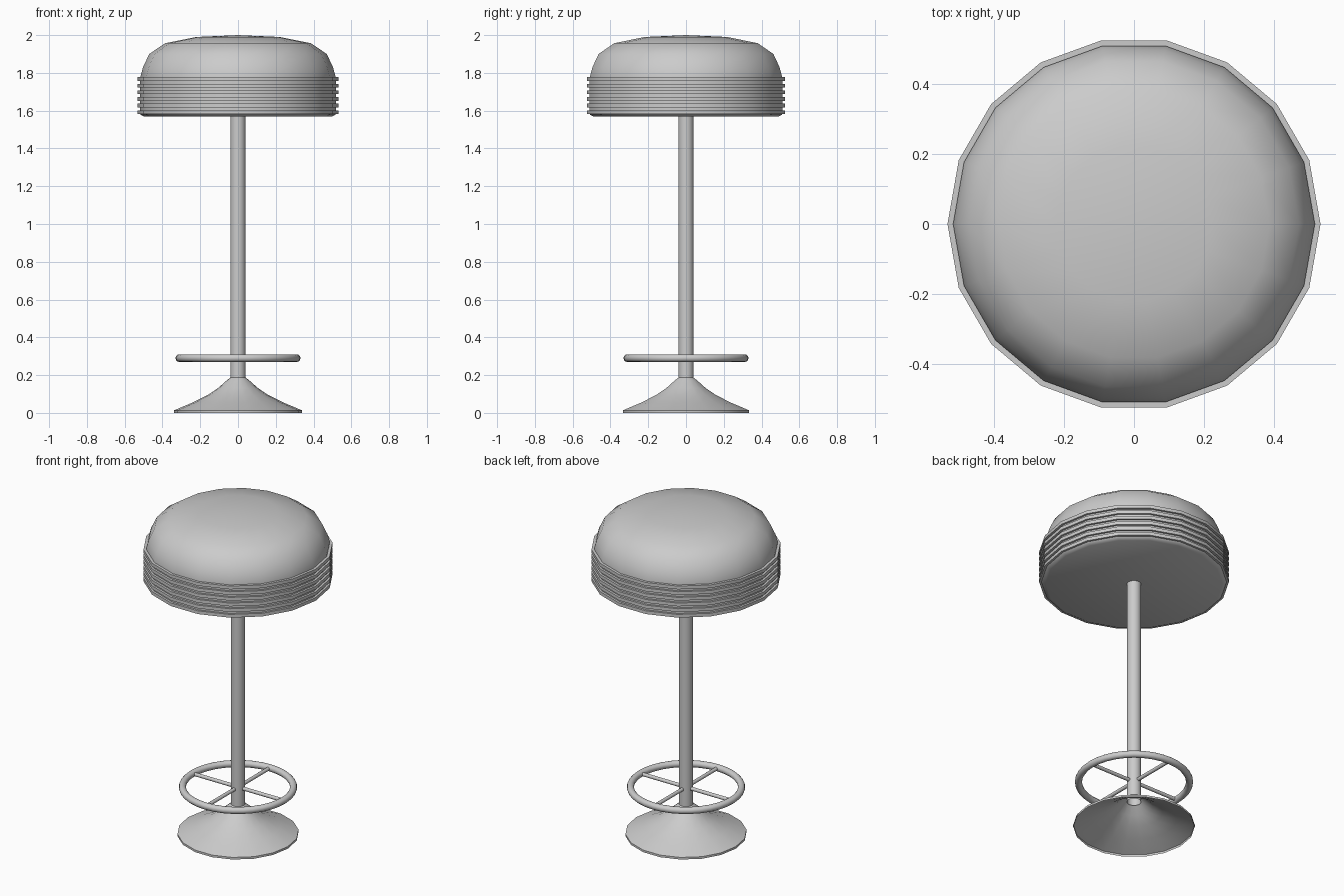
import bpy
from math import pi, cos, sin, radians

cube = bpy.data.objects.get("Cube")
if cube:
    bpy.data.objects.remove(cube)

SIDES = 18

grey = bpy.data.materials.new("plain_grey")
grey.use_nodes = True
colour = (0.6, 0.6, 0.6, 1)
grey.diffuse_color = colour
grey.node_tree.nodes["Principled BSDF"].inputs["Base Color"].default_value = colour


def finish(obj, name, angle=35):
    obj.name = name
    obj.data.materials.append(grey)
    bpy.ops.object.select_all(action='DESELECT')
    obj.select_set(True)
    bpy.context.view_layer.objects.active = obj
    bpy.ops.object.shade_smooth_by_angle(angle=radians(angle))
    return obj


def lathe(name, profile, angle=35):
    """Revolve (radius, height) points, listed bottom to top, around z."""
    verts, rings, faces = [], [], []
    for r, z in profile:
        start = len(verts)
        if r == 0:
            verts.append((0, 0, z))
            rings.append([start] * SIDES)
        else:
            for i in range(SIDES):
                a = 2 * pi * i / SIDES
                verts.append((r * cos(a), r * sin(a), z))
            rings.append(list(range(start, start + SIDES)))
    for low, high in zip(rings, rings[1:]):
        for i in range(SIDES):
            j = (i + 1) % SIDES
            quad = [low[i], low[j], high[j], high[i]]
            faces.append(list(dict.fromkeys(quad)))
    mesh = bpy.data.meshes.new(name)
    mesh.from_pydata(verts, [], faces)
    obj = bpy.data.objects.new(name, mesh)
    bpy.context.collection.objects.link(obj)
    return finish(obj, name, angle)


# Domed cushion
lathe("cushion", [(0.515, 1.765), (0.515, 1.785), (0.503, 1.83), (0.47, 1.90),
                  (0.386, 1.957), (0.222, 1.99), (0, 2.0)], 60)

# Ribbed band with a closed underside
band = [(0, 1.568), (0.495, 1.568), (0.515, 1.578)]
for i in range(6):
    z = 1.582 + i * 0.035
    band += [(0.518, z), (0.531, z), (0.531, z + 0.02), (0.518, z + 0.02)]
band.append((0.5, 1.777))
lathe("ribbed_band", band)

# Post
lathe("post", [(0.04, 0.16), (0.04, 1.57)])

# Flared base, open underneath
lathe("flared_base", [(0.34, 0), (0.34, 0.013), (0.24, 0.055), (0.16, 0.095),
                      (0.105, 0.132), (0.06, 0.172), (0.04, 0.187)])

# Footrest ring
bpy.ops.mesh.primitive_torus_add(major_segments=36, minor_segments=12,
                                 major_radius=0.311, minor_radius=0.02,
                                 location=(0, 0, 0.29))
finish(bpy.context.object, "footrest_ring", 60)

# Footrest spokes
for i, side in enumerate(("left", "back", "right", "front")):
    a = i * pi / 2
    bpy.ops.mesh.primitive_cylinder_add(vertices=10, radius=0.011, depth=0.28,
                                        location=(0.17 * cos(a), 0.17 * sin(a), 0.29),
                                        rotation=(0, pi / 2, a))
    finish(bpy.context.object, "footrest_spoke_" + side, 50)
